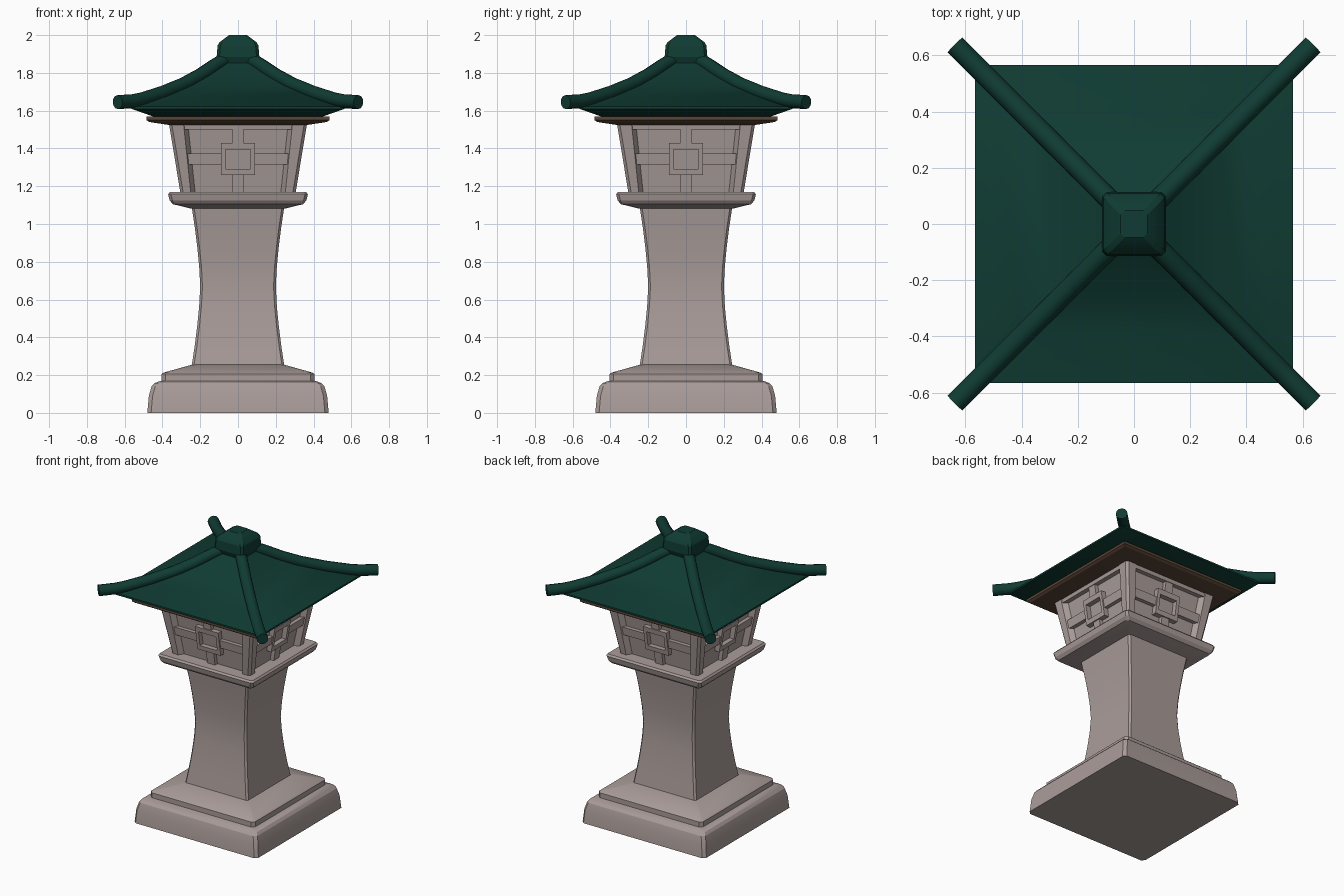
import bpy, bmesh, math
from mathutils import Vector, Matrix

cube = bpy.data.objects.get("Cube")
if cube:
    bpy.data.objects.remove(cube, do_unlink=True)


def material(name, color):
    m = bpy.data.materials.new(name)
    m.use_nodes = True
    m.diffuse_color = (*color, 1)
    m.node_tree.nodes["Principled BSDF"].inputs["Base Color"].default_value = (*color, 1)
    return m


STONE = material("warm grey stone", (0.40, 0.335, 0.32))
GREEN = material("dark green tile", (0.005, 0.045, 0.033))
BROWN = material("brown wood", (0.10, 0.058, 0.036))


def finish(name, bm, mat, angle=25):
    bmesh.ops.recalc_face_normals(bm, faces=bm.faces)
    mesh = bpy.data.meshes.new(name)
    bm.to_mesh(mesh)
    bm.free()
    obj = bpy.data.objects.new(name, mesh)
    bpy.context.collection.objects.link(obj)
    mesh.materials.append(mat)
    bpy.ops.object.select_all(action="DESELECT")
    obj.select_set(True)
    bpy.context.view_layer.objects.active = obj
    bpy.ops.object.shade_smooth_by_angle(angle=math.radians(angle))
    return obj


def skin(bm, rings):
    """Join matching rings of points with quads and cap both ends."""
    loops = [[bm.verts.new(p) for p in ring] for ring in rings]
    n = len(loops[0])
    for a, b in zip(loops, loops[1:]):
        for i in range(n):
            j = (i + 1) % n
            bm.faces.new((a[i], a[j], b[j], b[i]))
    bm.faces.new(loops[0][::-1])
    bm.faces.new(loops[-1])


def square(h, z, c):
    """Square ring of half width h, with corners cut by c."""
    pts = []
    for sx, sy in ((1, 1), (-1, 1), (-1, -1), (1, -1)):
        if c == 0:
            pts.append((sx * h, sy * h, z))
            continue
        pair = [(sx * h, sy * (h - c), z), (sx * (h - c), sy * h, z)]
        pts += pair if sx * sy > 0 else pair[::-1]
    return pts


def loft(name, profile, mat, c=0.0, angle=25):
    bm = bmesh.new()
    skin(bm, [square(h, z, c) for h, z in profile])
    return finish(name, bm, mat, angle)


# Stone pedestal, waisted pillar and shelf
loft("base", [(.48, 0), (.472, .09), (.458, .14), (.443, .157), (.41, .17)], STONE, .02)
loft("base_step", [(.405, .16), (.405, .205), (.395, .213), (.245, .255)], STONE, .02)
pillar = []
for i in range(9):
    t = i / 4 - 1
    pillar.append((.2 + .045 * abs(t) ** 1.5, .67 + .42 * t))
loft("pillar", pillar, STONE, .012)
loft("shelf", [(.25, 1.082), (.345, 1.105), (.362, 1.125), (.37, 1.158),
               (.36, 1.17)], STONE, .015)

# Lantern box, flaring upward
Z0, Z1 = 1.165, 1.53


def half(z):
    return .305 + (z - Z0) * .165


DEPTH = .035
loft("lantern_panels", [(half(z) - DEPTH, z) for z in (Z0, Z1)], STONE)
posts = bmesh.new()
for k in range(4):
    turn = Matrix.Rotation(k * math.pi / 2, 3, "Z")
    rings = []
    for z in (Z0, Z1):
        h = half(z)
        w, e = h - .055 - (z - Z0) * .06, h - .015
        ring = [(w, -h), (e, -h), (h, -e), (h, -w),
                (h - DEPTH - .01, -w + .03), (w - .03, -h + DEPTH + .01)]
        rings.append([turn @ Vector((x, y, z)) for x, y in ring])
    skin(posts, rings)
finish("lantern_posts", posts, STONE)


def lattice(name, bars):
    """Bars (x0, x1, z0, z1, sink) laid on all four sloping sides."""
    bm = bmesh.new()
    for k in range(4):
        turn = Matrix.Rotation(k * math.pi / 2, 3, "Z")
        for x0, x1, z0, z1, sink in bars:
            rings = [[turn @ Vector((x, -half(z) + d, z))
                      for x, z in ((x0, z0), (x1, z0), (x1, z1), (x0, z1))]
                     for d in (sink, DEPTH + .01)]
            skin(bm, rings)
    return finish(name, bm, STONE)


lattice("lantern_rails", [(-.29, .29, 1.5, 1.53, .004),
                          (-.03, .03, Z0, 1.27, .008), (-.03, .03, 1.42, 1.51, .008),
                          (-.28, -.08, 1.315, 1.373, .008), (.08, .28, 1.315, 1.373, .008)])
lattice("window_frames", [(-.09, -.067, 1.26, 1.43, 0), (.067, .09, 1.26, 1.43, 0),
                          (-.067, .067, 1.26, 1.292, 0), (-.067, .067, 1.395, 1.43, 0)])

# Wooden eaves
loft("eaves_board", [(.37, 1.525), (.47, 1.54), (.485, 1.55), (.485, 1.568)], BROWN)

# Curved roof
loft("roof", [(.44, 1.566), (.565, 1.61), (.565, 1.622), (.51, 1.642), (.4, 1.685),
              (.285, 1.735), (.19, 1.79), (.09, 1.86)], GREEN, 0, 30)

# Rounded hip ridges
path = [Vector((m, m, z)) for m, z in
        ((.07, 1.87), (.125, 1.838), (.2, 1.788), (.285, 1.742), (.4, 1.695),
         (.51, 1.66), (.56, 1.65), (.637, 1.645))]
ridges = bmesh.new()
side = Vector((1, -1, 0)).normalized()
for k in range(4):
    turn = Matrix.Rotation(k * math.pi / 2, 3, "Z")
    rings = []
    for i, p in enumerate(path):
        tangent = (path[min(i + 1, len(path) - 1)] - path[max(i - 1, 0)]).normalized()
        up = side.cross(tangent)
        rings.append([turn @ (p + .037 * (math.cos(a) * side + math.sin(a) * up))
                      for a in (j * math.tau / 12 for j in range(12))])
    skin(ridges, rings)
finish("hip_ridges", ridges, GREEN, 40)

# Roof cap
loft("roof_cap", [(.085, 1.845), (.1, 1.853), (.113, 1.885), (.108, 1.945),
                  (.098, 1.962), (.048, 2.0)], GREEN, .015)
